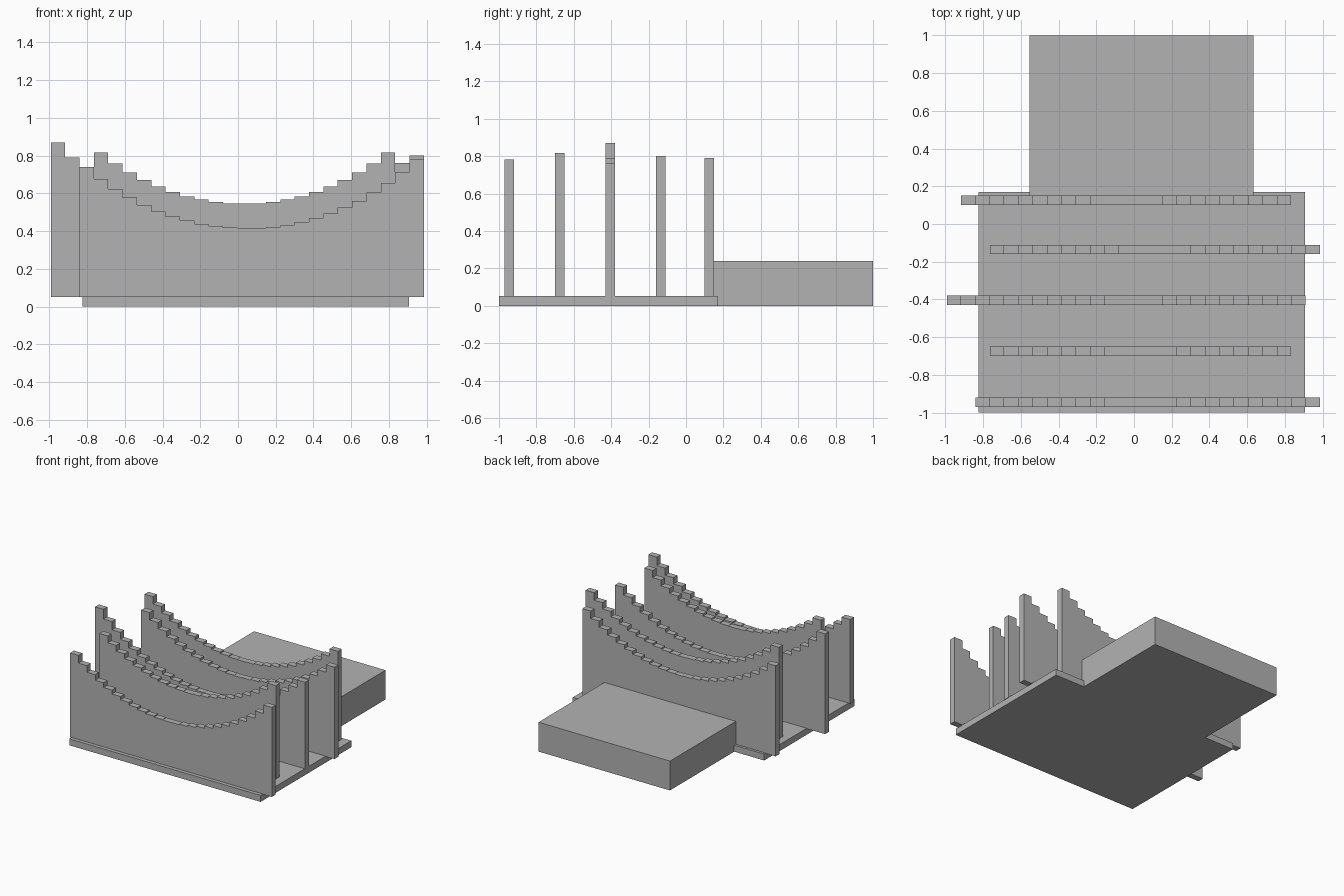
import bpy
import bmesh
import math

old = bpy.data.objects.get("Cube")
if old:
    bpy.data.objects.remove(old, do_unlink=True)

grey = bpy.data.materials.new("plain_grey")
grey.use_nodes = True
grey.diffuse_color = (0.45, 0.45, 0.45, 1)
grey.node_tree.nodes["Principled BSDF"].inputs["Base Color"].default_value = (0.45, 0.45, 0.45, 1)

STEP = 0.076      # width of one stair step
MIDDLE = 0.0345   # x of the middle step
RIB_FOOT = 0.05
THICKNESS = 0.05


def extrude_outline(name, outline, offset):
    """Make a solid from a flat outline, pushed along offset."""
    bm = bmesh.new()
    face = bm.faces.new([bm.verts.new(p) for p in outline])
    result = bmesh.ops.extrude_face_region(bm, geom=[face], use_keep_orig=True)
    moved = [g for g in result["geom"] if isinstance(g, bmesh.types.BMVert)]
    bmesh.ops.translate(bm, verts=moved, vec=offset)
    bmesh.ops.recalc_face_normals(bm, faces=bm.faces)
    mesh = bpy.data.meshes.new(name)
    bm.to_mesh(mesh)
    bm.free()
    mesh.materials.append(grey)
    obj = bpy.data.objects.new(name, mesh)
    bpy.context.collection.objects.link(obj)
    return obj


def slab(name, x0, x1, y0, y1, z0, z1):
    outline = [(x0, y0, z0), (x1, y0, z0), (x1, y1, z0), (x0, y1, z0)]
    return extrude_outline(name, outline, (0, 0, z1 - z0))


def cradle_rib(name, y, first, last, centre, low, radius):
    """Upright rib whose top edge follows a circular dip in stair steps."""
    outline = [(MIDDLE + (first - 0.5) * STEP, y, RIB_FOOT)]
    for i in range(first, last + 1):
        d = (i - centre) * STEP
        z = low + radius - math.sqrt(radius ** 2 - d ** 2)
        outline.append((MIDDLE + (i - 0.5) * STEP, y, z))
        outline.append((MIDDLE + (i + 0.5) * STEP, y, z))
    outline.append((MIDDLE + (last + 0.5) * STEP, y, RIB_FOOT))
    return extrude_outline(name, outline, (0, THICKNESS, 0))


# Base plate and rear block
slab("base_plate", -0.825, 0.905, -1.0, 0.17, 0.0, 0.053)
slab("rear_block", -0.555, 0.633, 0.145, 1.0, 0.0, 0.24)

# Ribs: name, front y, first and last step, centre step, lowest z, radius
ribs = [
    ("front_rib", -0.97, -11, 12, 0.2, 0.415, 1.28),
    ("second_rib", -0.70, -10, 10, 0.0, 0.545, 1.20),
    ("middle_rib", -0.43, -13, 11, -0.3, 0.43, 1.28),
    ("fourth_rib", -0.16, -10, 12, 1.0, 0.49, 1.28),
    ("rear_rib", 0.10, -12, 10, -1.0, 0.48, 1.28),
]
for rib in ribs:
    cradle_rib(*rib)
